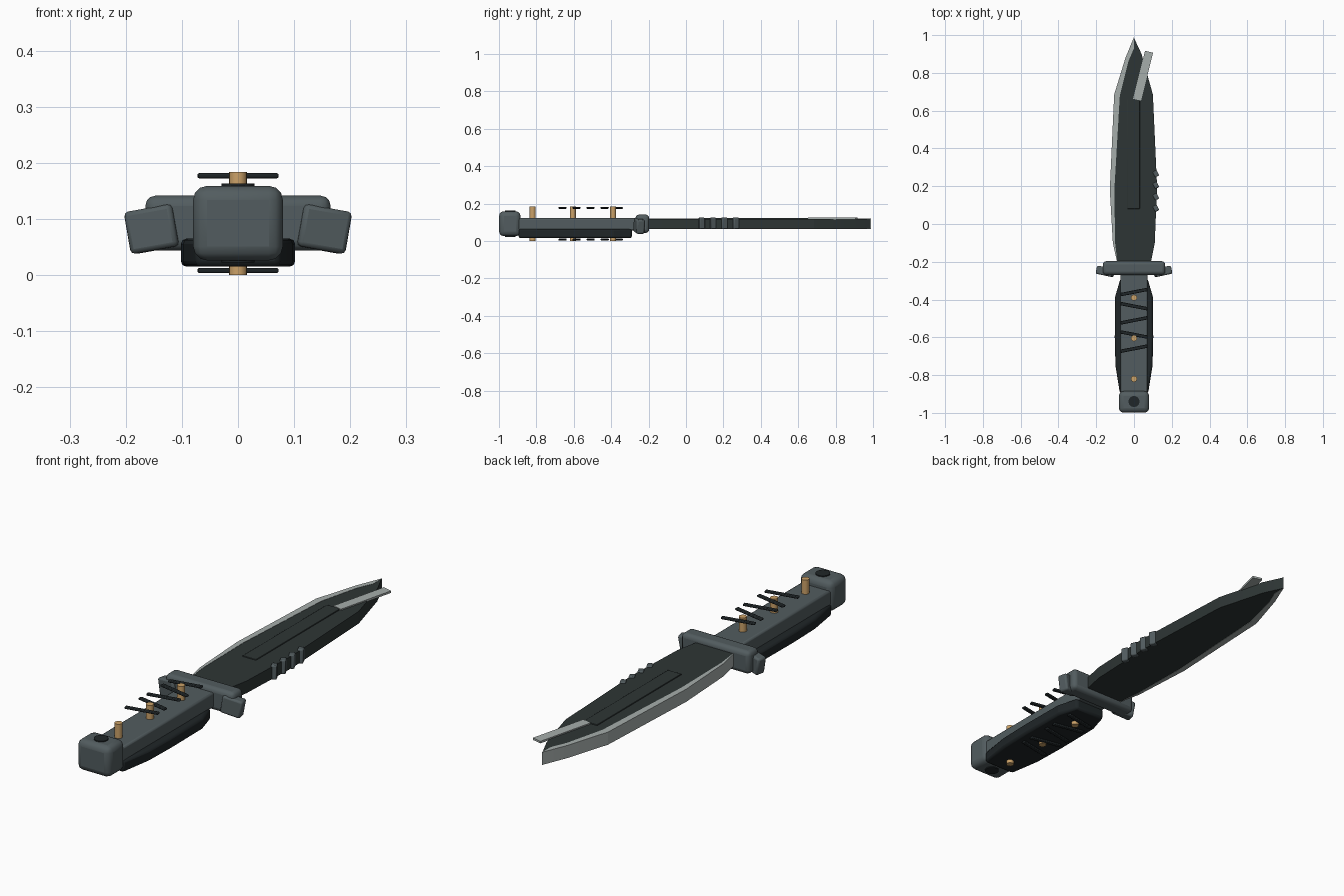
import bpy, bmesh, math
from mathutils import Matrix, Euler

if "Cube" in bpy.data.objects:
    bpy.data.objects.remove(bpy.data.objects["Cube"])

MID = 0.0925  # height of the knife's centre plane


def material(name, rgb):
    m = bpy.data.materials.new(name)
    m.diffuse_color = (*rgb, 1)
    m.use_nodes = True
    m.node_tree.nodes["Principled BSDF"].inputs["Base Color"].default_value = m.diffuse_color
    return m


GREY = material("grey metal", (0.085, 0.108, 0.115))
DARK = material("dark blade", (0.027, 0.036, 0.035))
LIGHT = material("bright steel", (0.38, 0.42, 0.41))
BRASS = material("brass", (0.60, 0.36, 0.14))
BLACK = material("black grip", (0.014, 0.019, 0.021))


def finish(name, bm, mat, bevel=0, segments=2, angle=30):
    bmesh.ops.recalc_face_normals(bm, faces=bm.faces)
    me = bpy.data.meshes.new(name)
    bm.to_mesh(me)
    bm.free()
    me.materials.append(mat)
    ob = bpy.data.objects.new(name, me)
    bpy.context.collection.objects.link(ob)
    bpy.ops.object.select_all(action='DESELECT')
    ob.select_set(True)
    bpy.context.view_layer.objects.active = ob
    bpy.ops.object.shade_smooth_by_angle(angle=math.radians(angle))
    if bevel:
        mod = ob.modifiers.new("bevel", 'BEVEL')
        mod.width, mod.segments = bevel, segments
    return ob


def box(name, loc, size, mat, rot=(0, 0, 0), bevel=0, segments=2):
    bm = bmesh.new()
    turn = Euler([math.radians(a) for a in rot]).to_matrix().to_4x4()
    bmesh.ops.create_cube(bm, size=1, matrix=Matrix.Translation(loc) @ turn @ Matrix.Diagonal((*size, 1)))
    return finish(name, bm, mat, bevel, segments)


def cylinder(name, x, y, z0, z1, r, mat, sides=16):
    bm = bmesh.new()
    bmesh.ops.create_cone(bm, cap_ends=True, segments=sides, radius1=r, radius2=r, depth=z1 - z0,
                          matrix=Matrix.Translation((x, y, (z0 + z1) / 2)))
    return finish(name, bm, mat)


def prism(name, outline, z0, z1, mat, bevel=0):
    bm = bmesh.new()
    face = bm.faces.new([bm.verts.new((x, y, z0)) for x, y in outline])
    up = bmesh.ops.extrude_face_region(bm, geom=[face])
    bmesh.ops.translate(bm, vec=(0, 0, z1 - z0), verts=[v for v in up['geom'] if isinstance(v, bmesh.types.BMVert)])
    return finish(name, bm, mat, bevel, angle=10)


# Blade slab with a bright cutting edge along the left
outer = [(-0.09, -0.2), (-0.112, -0.1), (-0.128, 0.18), (-0.105, 0.685), (-0.045, 0.88), (0, 0.99)]
inner = [(0, 0.93), (-0.03, 0.86), (-0.075, 0.68), (-0.104, 0.18), (-0.1, -0.1), (-0.088, -0.2)]
spine = [(0.04, 0.9), (0.1, 0.685), (0.122, 0.2), (0.11, -0.1), (0.09, -0.2)]
prism("blade", inner[::-1] + [(0, 0.985)] + spine + [(0.07, -0.24), (-0.07, -0.24)], 0.066, 0.119, DARK)
prism("cutting_edge", outer + inner, 0.065, 0.12, LIGHT)

# Raised fuller and the bright tilted plate near the tip
box("fuller", (-0.002, 0.37, 0.118), (0.065, 0.58, 0.01), DARK, bevel=0.002)
box("tip_plate", (0.048, 0.785, 0.12), (0.044, 0.262, 0.009), LIGHT, rot=(0, 0, -14))

# Spine ribs
for i in range(4):
    box("spine_rib", (0.116, 0.083 + i * 0.061, 0.094), (0.024, 0.032, 0.062), GREY,
        rot=(0, 0, 25), bevel=0.005)

# Guard and its two drooping ends
box("guard", (0, -0.233, MID), (0.33, 0.072, 0.098), GREY, bevel=0.018, segments=3)
for s in (-1, 1):
    box("guard_end", (s * 0.152, -0.251, 0.082), (0.088, 0.044, 0.076), GREY,
        rot=(0, s * 10, -s * -12), bevel=0.008)

# Handle core and the wider black scale below it
box("handle_core", (0, -0.58, 0.09), (0.142, 0.64, 0.065), GREY, bevel=0.008)
half = [(0.072, -0.29), (0.1, -0.385), (0.102, -0.6), (0.098, -0.75), (0.075, -0.895)]
prism("grip_scale", half + [(-x, y) for x, y in half[::-1]], 0.015, 0.065, BLACK, bevel=0.01)

# Pommel with a dark through-hole plug
box("pommel", (0, -0.942, MID), (0.16, 0.114, 0.133), GREY, bevel=0.025, segments=3)
cylinder("pommel_plug", 0, -0.94, 0.022, 0.163, 0.029, BLACK, 24)

# Brass pins
for y in (-0.39, -0.605, -0.82):
    cylinder("handle_pin", 0, y, 0, 0.184, 0.016, BRASS)

# Zigzag cord wraps above and below the handle
for z in (0.008, 0.177):
    for i in range(5):
        box("cord_wrap", (0, -0.36 - i * 0.075, z), (0.145, 0.018, 0.009), BLACK,
            rot=(0, 0, 11 if i % 2 == 0 else -11), bevel=0.003)
